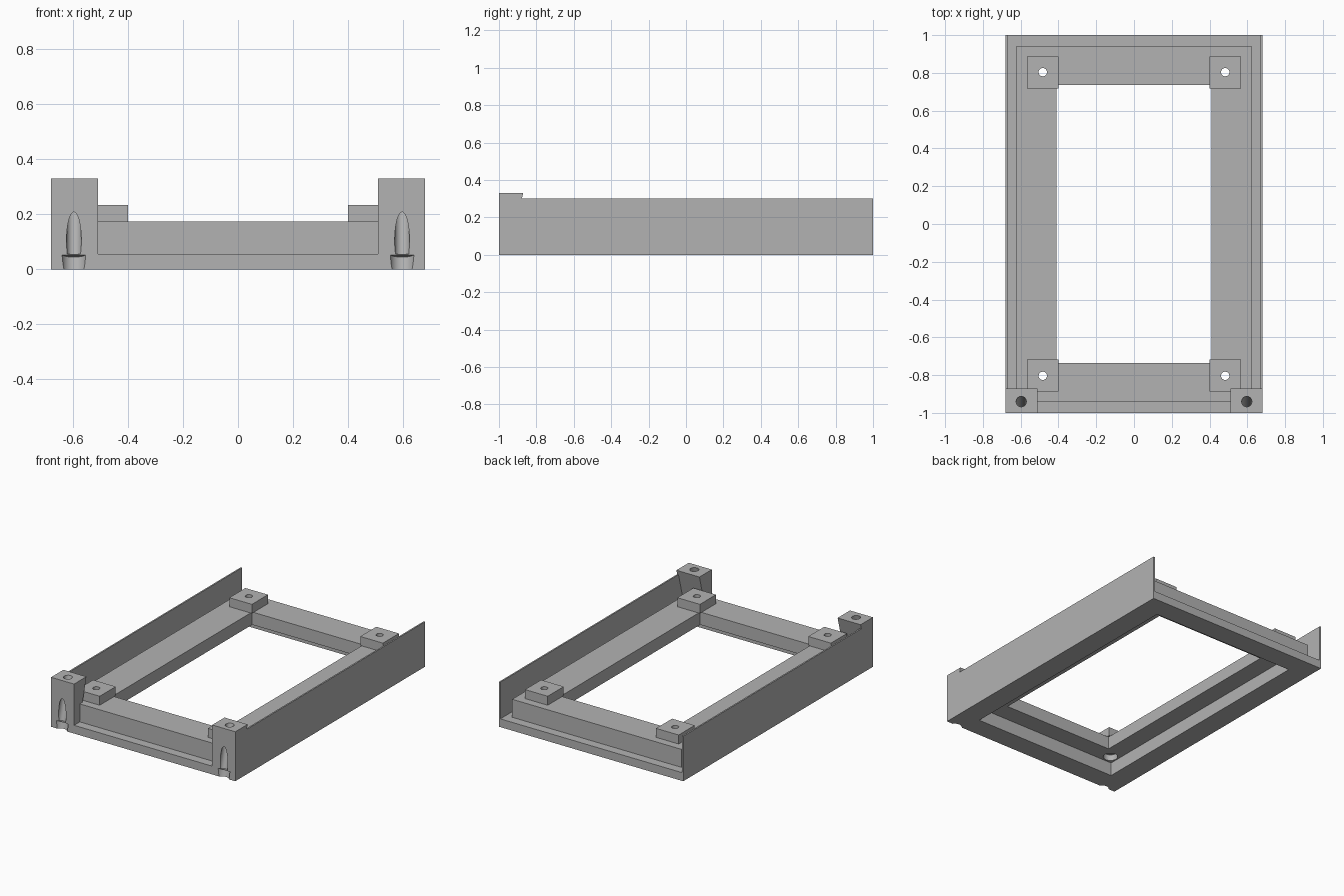
import bpy, bmesh, math
from mathutils import Vector

cube = bpy.data.objects.get("Cube")
if cube:
    bpy.data.objects.remove(cube, do_unlink=True)

grey = bpy.data.materials.new("plain_grey")
grey.use_nodes = True
colour = (0.45, 0.45, 0.45, 1)
grey.diffuse_color = colour
grey.node_tree.nodes["Principled BSDF"].inputs["Base Color"].default_value = colour

BASE, RAIL, PAD, WALL, POST = 0.055, 0.175, 0.235, 0.30, 0.33
UNDER = 0.09                     # ceiling of the recess below the rails
HALF_X, HALF_Y = 0.68, 1.0


def make_object(name, bm):
    bmesh.ops.recalc_face_normals(bm, faces=bm.faces[:])
    mesh = bpy.data.meshes.new(name)
    bm.to_mesh(mesh)
    bm.free()
    mesh.materials.append(grey)
    obj = bpy.data.objects.new(name, mesh)
    bpy.context.collection.objects.link(obj)
    return obj


def extrude_profile(name, points, x0, x1):
    """Extrude a closed (y, z) outline along x."""
    bm = bmesh.new()
    face = bm.faces.new([bm.verts.new((x0, y, z)) for y, z in points])
    new = bmesh.ops.extrude_face_region(bm, geom=[face])["geom"]
    verts = [g for g in new if isinstance(g, bmesh.types.BMVert)]
    bmesh.ops.translate(bm, verts=verts, vec=(x1 - x0, 0, 0))
    return make_object(name, bm)


def box(name, x, y, z):
    outline = [(y[0], z[0]), (y[1], z[0]), (y[1], z[1]), (y[0], z[1])]
    return extrude_profile(name, outline, *x)


def cylinder(name, start, end, r0, r1):
    """Round cutter running from start to end."""
    start, end = Vector(start), Vector(end)
    axis = end - start
    bm = bmesh.new()
    bmesh.ops.create_cone(bm, cap_ends=True, segments=40, radius1=r0,
                          radius2=r1, depth=axis.length)
    obj = make_object(name, bm)
    turn = Vector((0, 0, 1)).rotation_difference(axis).to_matrix().to_4x4()
    turn.translation = (start + end) / 2
    obj.data.transform(turn)
    obj.hide_render = True
    return obj


def cut(obj, cutters):
    for c in cutters:
        mod = obj.modifiers.new("cut", "BOOLEAN")
        mod.operation = "DIFFERENCE"
        mod.solver = "EXACT"
        mod.object = c
        bpy.context.view_layer.objects.active = obj
        bpy.ops.object.modifier_apply(modifier=mod.name)


# Stepped frame: one cross-section carried round the rectangle
section = [(0.68, 1.0, 0), (0.68, 1.0, BASE), (0.625, 0.94, BASE),
           (0.625, 0.94, RAIL), (0.41, 0.735, RAIL), (0.41, 0.735, UNDER),
           (0.535, 0.86, UNDER), (0.535, 0.86, 0)]
bm = bmesh.new()
rings = [[bm.verts.new((sx * x, sy * y, z))
          for sx, sy in ((-1, -1), (1, -1), (1, 1), (-1, 1))]
         for x, y, z in section]
for i, a in enumerate(rings):
    b = rings[(i + 1) % len(rings)]
    for k in range(4):
        n = (k + 1) % 4
        bm.faces.new((a[k], a[n], b[n], b[k]))
frame = make_object("frame", bm)

parts, frame_cutters, all_cutters = [frame], [], []
slope = 0.264                    # lean of the posts and their bores


def bore_point(x, z):
    return (x, -0.94 - slope * (POST - z), z)


for side, s in (("left", 1), ("right", -1)):
    # Thin side wall
    parts.append(box("side_wall_" + side, sorted((s * 0.67, s * HALF_X)),
                     (-0.95, HALF_Y), (BASE, WALL)))

    # Front post with leaning back and a slanted stepped bore
    outline = [(-1, BASE), (-0.87 - slope * (POST - BASE), BASE),
               (-0.87, POST), (-1, POST)]
    post = extrude_profile("front_post_" + side, outline,
                           *sorted((s * 0.51, s * HALF_X)))
    x = s * 0.597
    bore = cylinder("bore_cutter", bore_point(x, -0.1), bore_point(x, 0.45),
                    0.027, 0.027)
    cup = cylinder("cup_cutter", bore_point(x, -0.1), bore_point(x, 0.056),
                   0.045, 0.045)
    cut(post, [bore, cup])
    parts.append(post)
    frame_cutters += [cup]
    all_cutters += [bore, cup]

    # Mounting pads with countersunk screw holes
    for end, t in (("front", -1), ("back", 1)):
        pad = box("mounting_pad_%s_%s" % (end, side),
                  sorted((s * 0.40, s * 0.567)),
                  sorted((t * 0.718, t * 0.887)), (RAIL, PAD))
        px, py = s * 0.483, t * 0.804
        hole = cylinder("hole_cutter", (px, py, 0), (px, py, 0.4), 0.022, 0.022)
        sink = cylinder("sink_cutter", (px, py, UNDER - 0.02),
                        (px, py, UNDER + 0.04), 0.045, 0.045)
        cut(pad, [hole])
        parts.append(pad)
        frame_cutters += [hole, sink]
        all_cutters += [hole, sink]

cut(frame, frame_cutters)
for c in all_cutters:
    bpy.data.objects.remove(c, do_unlink=True)

# Smooth the bores while keeping edges sharp
bpy.ops.object.select_all(action="DESELECT")
for p in parts:
    p.select_set(True)
bpy.context.view_layer.objects.active = frame
bpy.ops.object.shade_smooth_by_angle(angle=math.radians(30))
